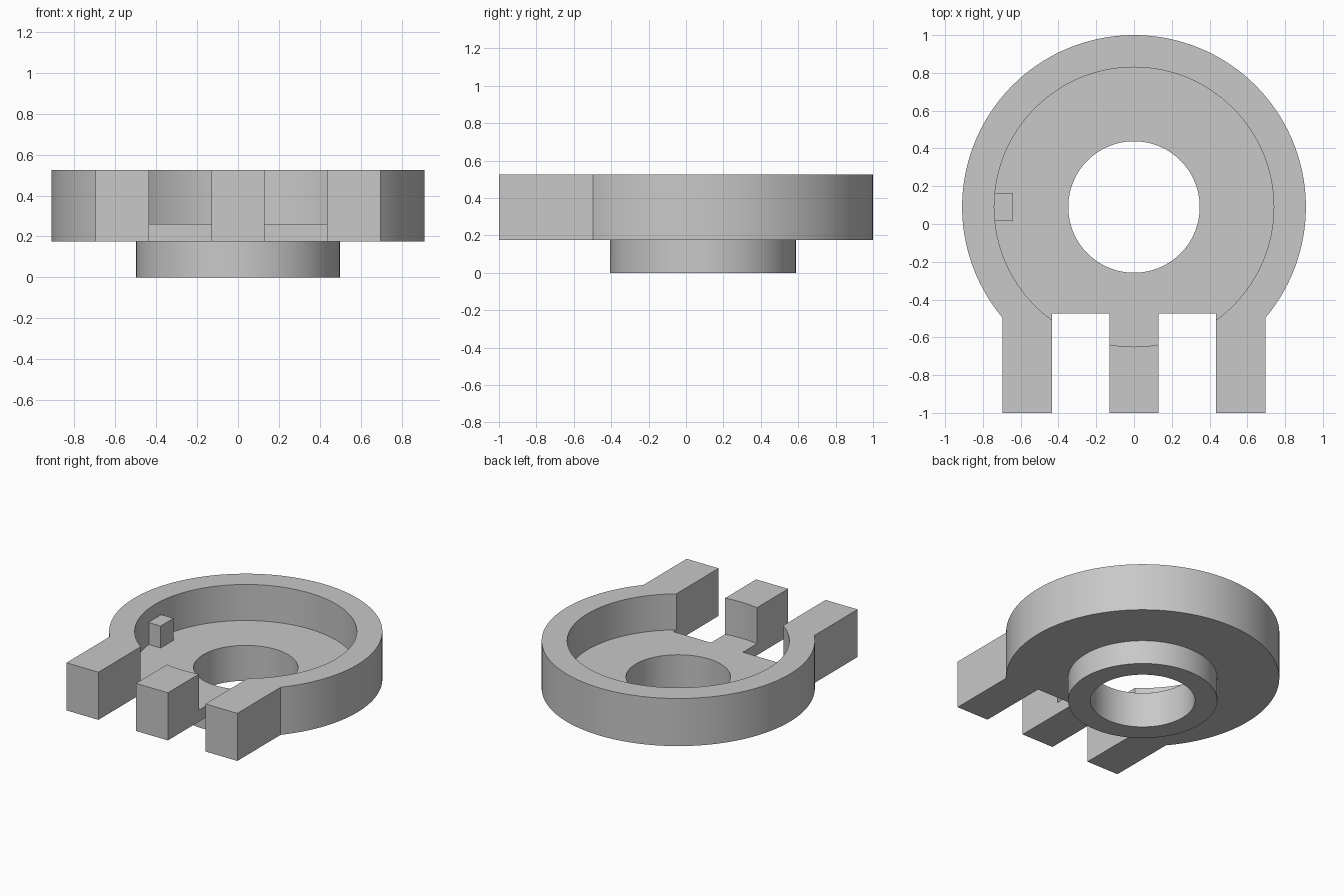
import bpy, bmesh, math

if "Cube" in bpy.data.objects:
    bpy.data.objects.remove(bpy.data.objects["Cube"], do_unlink=True)

CY = 0.09                       # centre of the round housing
R_OUT, R_CAVITY, R_HUB, R_BORE = 0.91, 0.74, 0.497, 0.348
Z_BASE, Z_FLOOR, Z_TOP = 0.175, 0.26, 0.525

grey = bpy.data.materials.new("plain grey")
grey.use_nodes = True
colour = (0.58, 0.58, 0.58, 1)
grey.diffuse_color = colour
grey.node_tree.nodes["Principled BSDF"].inputs["Base Color"].default_value = colour


def arc(radius, start, end, steps):
    return [(radius * math.cos(start + (end - start) * i / steps),
             CY + radius * math.sin(start + (end - start) * i / steps))
            for i in range(steps + 1)]


def circle(radius, steps=128):
    return arc(radius, 0, 2 * math.pi, steps)[:-1]


def prism(name, outline, z0, z1):
    bm = bmesh.new()
    face = bm.faces.new([bm.verts.new((x, y, z0)) for x, y in outline])
    top = bmesh.ops.extrude_face_region(bm, geom=[face])["geom"]
    verts = [v for v in top if isinstance(v, bmesh.types.BMVert)]
    bmesh.ops.translate(bm, verts=verts, vec=(0, 0, z1 - z0))
    bmesh.ops.recalc_face_normals(bm, faces=bm.faces)
    mesh = bpy.data.meshes.new(name)
    bm.to_mesh(mesh)
    bm.free()
    mesh.materials.append(grey)
    ob = bpy.data.objects.new(name, mesh)
    bpy.context.collection.objects.link(ob)
    return ob


def combine(target, tool, operation):
    mod = target.modifiers.new(operation, 'BOOLEAN')
    mod.operation, mod.object, mod.solver = operation, tool, 'EXACT'
    bpy.context.view_layer.objects.active = target
    bpy.ops.object.modifier_apply(modifier=mod.name)
    bpy.data.objects.remove(tool, do_unlink=True)


# Housing outline: round back, two outer arms, a middle prong and two slots
arm_out, arm_in, prong, slot_y = 0.695, 0.435, 0.13, -0.475
a = math.acos(arm_out / R_OUT)
right_half = [(arm_out, -1), (arm_in, -1), (arm_in, slot_y),
              (prong, slot_y), (prong, -1)]
outline = arc(R_OUT, -a, math.pi + a, 112)
outline += [(-x, y) for x, y in right_half] + right_half[::-1]
housing = prism("housing", outline, Z_BASE, Z_TOP)

# Round cavity, lower hub and through bore
combine(housing, prism("cavity", circle(R_CAVITY), Z_FLOOR, 1), 'DIFFERENCE')
combine(housing, prism("hub", circle(R_HUB), 0, 0.22), 'UNION')
combine(housing, prism("bore", circle(R_BORE), -0.2, 1), 'DIFFERENCE')

# Small locating peg against the cavity wall
peg = [(-0.8, 0.015), (-0.64, 0.015), (-0.64, 0.165), (-0.8, 0.165)]
combine(housing, prism("peg", peg, 0.23, 0.422), 'UNION')

bpy.ops.object.select_all(action='DESELECT')
housing.select_set(True)
bpy.context.view_layer.objects.active = housing
bpy.ops.object.shade_smooth_by_angle(angle=math.radians(30))
